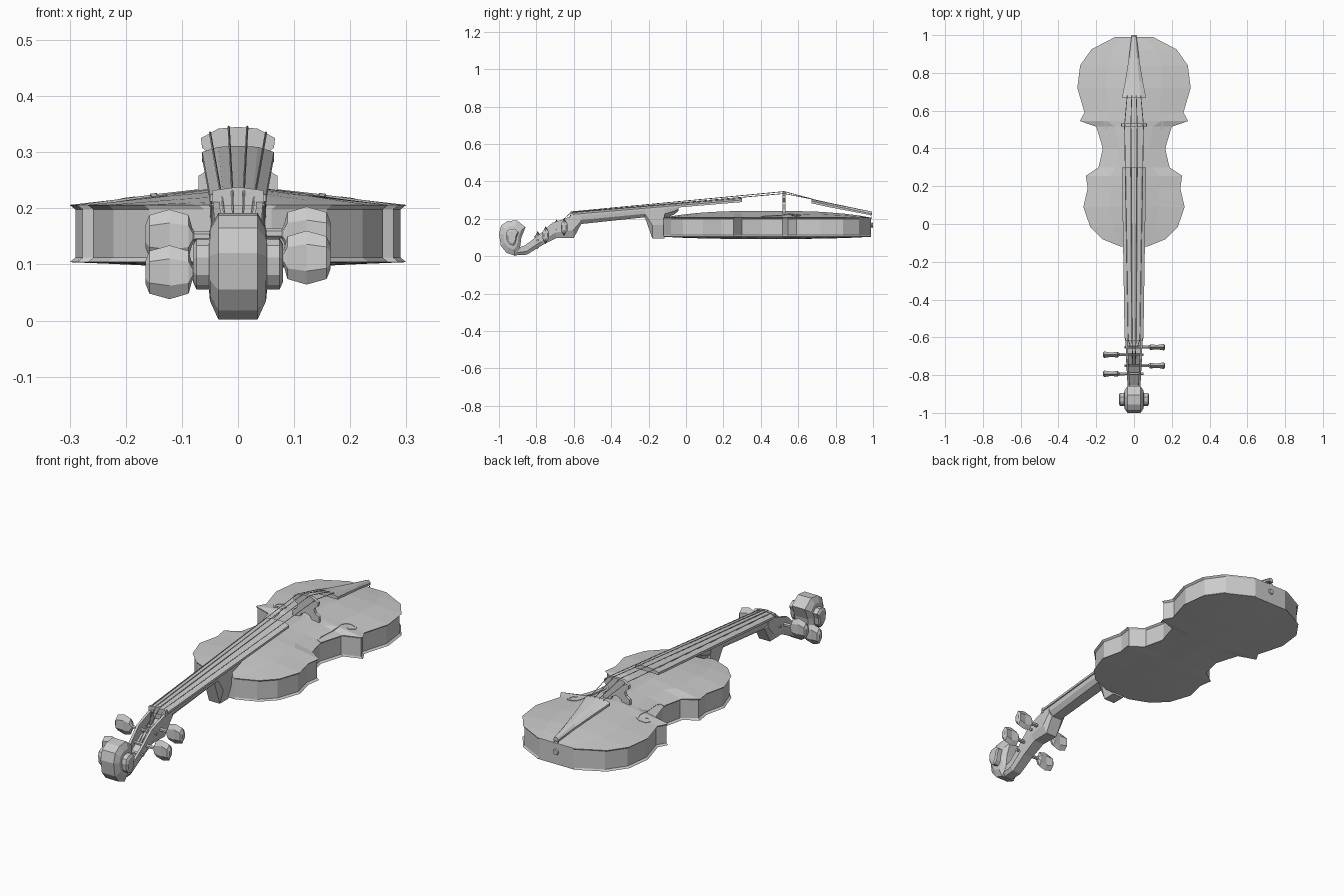
import bpy, bmesh, math
from mathutils import Vector

cube = bpy.data.objects.get("Cube")
if cube:
    bpy.data.objects.remove(cube, do_unlink=True)

grey = bpy.data.materials.new("plain_grey")
grey.use_nodes = True
GREY = (0.6, 0.6, 0.6, 1)
grey.diffuse_color = GREY
grey.node_tree.nodes["Principled BSDF"].inputs["Base Color"].default_value = GREY


def loft(name, rings):
    """Join equal-sized closed rings of points into a capped solid."""
    bm = bmesh.new()
    rows = [[bm.verts.new(p) for p in ring] for ring in rings]
    n = len(rows[0])
    for a, b in zip(rows, rows[1:]):
        for i in range(n):
            j = (i + 1) % n
            bm.faces.new((a[i], a[j], b[j], b[i]))
    bm.faces.new(rows[0])
    bm.faces.new(rows[-1])
    bmesh.ops.recalc_face_normals(bm, faces=bm.faces)
    mesh = bpy.data.meshes.new(name)
    bm.to_mesh(mesh)
    bm.free()
    mesh.materials.append(grey)
    obj = bpy.data.objects.new(name, mesh)
    bpy.context.collection.objects.link(obj)
    return obj


def mirrored(half):
    """Close a right-hand section (x, z), listed top to bottom, on the left."""
    return half + [(-x, z) for x, z in reversed(half) if x > 0]


def along_y(name, stations):
    """Loft half sections given as (y, half section)."""
    return loft(name, [[(x, y, z) for x, z in mirrored(h)] for y, h in stations])


def cord(name, path, r):
    return loft(name, [[(x + r, y, z), (x, y, z + r), (x - r, y, z), (x, y, z - r)]
                       for x, y, z in path])


# Body: cross-sections follow the waisted outline (y, half width)
outline = [(0.99, 0.10), (0.925, 0.225), (0.84, 0.285), (0.72, 0.30), (0.59, 0.262),
           (0.545, 0.287), (0.515, 0.20), (0.40, 0.165), (0.30, 0.188), (0.255, 0.255),
           (0.19, 0.245), (0.09, 0.268), (-0.015, 0.232), (-0.08, 0.168), (-0.12, 0.07)]
RIM = 0.206


def rise(y):
    return max(0, 1 - abs((y - 0.435) / 0.556) ** 3)


def half_width(y):
    for (y0, w0), (y1, w1) in zip(outline, outline[1:]):
        if y1 <= y <= y0:
            return w1 + (w0 - w1) * (y - y1) / (y0 - y1)
    return outline[-1][1]


def belly(x, y):
    t = abs(x) / half_width(y)
    k = 1 - 0.9 * t if t < 0.5 else 1.1 * (1 - t)
    return RIM + 0.036 * rise(y) * k


body = []
for y, w in outline:
    rib = w - 0.01
    yr = y - 0.008 * (y > 0.95) + 0.008 * (y < -0.1)
    half = [(0, belly(0, y)), (w / 2, belly(w / 2, y)), (w, RIM), (rib, 0.198),
            (rib, 0.112), (w, 0.104), (w / 2, 0.104 - 0.007 * rise(y)),
            (0, 0.104 - 0.012 * rise(y))]
    body.append((y, half))
along_y("body", body)

# Sound holes: thin ribbons lying on the belly
hole = [(0.168, 0.40), (0.145, 0.405), (0.137, 0.43), (0.145, 0.50), (0.152, 0.545),
        (0.148, 0.57), (0.158, 0.598), (0.18, 0.61), (0.208, 0.605), (0.215, 0.585),
        (0.20, 0.565), (0.185, 0.572)]
for side, label in ((1, "left"), (-1, "right")):
    rings = []
    for i, (x, y) in enumerate(hole):
        a, b = Vector(hole[max(i - 1, 0)]), Vector(hole[min(i + 1, len(hole) - 1)])
        d = (b - a).normalized() * 0.005
        ring = []
        for s, dz in ((1, 0.002), (-1, 0.002), (-1, -0.004), (1, -0.004)):
            px, py = x - d.y * s, y + d.x * s
            ring.append((px * side, py, belly(px, py) + dz))
        rings.append(ring)
    loft(label + "_sound_hole", rings)


# Fingerboard, nut and neck with heel
def board_under(y):
    return 0.212 + 0.085 * (y + 0.61)


def board(y, w):
    z = board_under(y)
    return (y, [(0, z + 0.022), (w * 0.55, z + 0.02), (w, z + 0.011), (w, z), (0, z)])


along_y("fingerboard", [board(-0.605, 0.05), board(0.30, 0.064)])
along_y("nut", [(y, [(0, 0.238), (0.045, 0.232), (0.047, 0.205), (0, 0.205)])
                for y in (-0.618, -0.603)])

neck = []
for y, low, w in ((-0.60, 0.172, 0.045), (-0.56, 0.172, 0.045), (-0.22, 0.208, 0.051),
                  (-0.18, 0.095, 0.052), (-0.115, 0.095, 0.053), (-0.114, 0.2, 0.053),
                  (-0.06, 0.225, 0.054), (-0.04, 0.243, 0.054)):
    top = board_under(y) + 0.004
    mid = low + (top - low) * 0.45
    neck.append((y, [(0, top), (w, top), (w * 0.92, mid), (w * 0.55, low), (0, low)]))
along_y("neck", neck)

# Pegbox: an open channel swept from the nut down to the scroll
pegbox = []
for yu, up, yl, low, w in ((-0.565, 0.214, -0.56, 0.172, 0.045), (-0.61, 0.214, -0.60, 0.098, 0.045),
                           (-0.715, 0.178, -0.69, 0.098, 0.042), (-0.785, 0.115, -0.77, 0.058, 0.038),
                           (-0.86, 0.058, -0.85, 0.008, 0.034), (-0.90, 0.045, -0.92, 0.004, 0.034)):
    def at(x, k):
        return (x, yl + (yu - yl) * k, low + (up - low) * k)
    right = [(w * 0.65, 0), (w, 0.35), (w, 1), (w - 0.012, 1), (w - 0.012, 0.4)]
    pegbox.append([at(x, k) for x, k in right] + [at(-x, k) for x, k in reversed(right)])
loft("pegbox", pegbox)

# Scroll: a rolled outline, chamfered towards the round side eyes
curl = [(-1, 0.12), (-0.99, 0.055), (-0.96, 0.018), (-0.915, 0.002), (-0.888, 0.04),
        (-0.88, 0.10), (-0.858, 0.155), (-0.905, 0.192), (-0.955, 0.187), (-0.988, 0.165)]
cy, cz = -0.928, 0.105
steps = [(0.08, 0.36), (0.074, 0.48), (0.052, 0.48), (0.05, 0.68), (0.035, 1)]
steps += [(-x, s) for x, s in reversed(steps)]
loft("scroll", [[(x, cy + (y - cy) * s, cz + (z - cz) * s) for y, z in curl]
                for x, s in steps])

# Pegs: thin shaft, collar and flattened thumb grip
peg = [(-0.05, 0.007, 0.007), (0.05, 0.009, 0.009), (0.078, 0.009, 0.009), (0.082, 0.014, 0.016),
       (0.088, 0.017, 0.038), (0.122, 0.013, 0.048), (0.158, 0.02, 0.038), (0.165, 0.012, 0.02)]
for i, (side, y, z) in enumerate(((1, -0.652, 0.155), (-1, -0.692, 0.150),
                                  (1, -0.75, 0.112), (-1, -0.793, 0.086))):
    loft(f"peg_{i + 1}", [[(side * x, y + ry * math.sin(a * math.pi / 3),
                            z + rz * math.cos(a * math.pi / 3)) for a in range(6)]
                          for x, ry, rz in peg])

# Bridge: pierced-looking silhouette with two feet
arch = [(0, 0.345), (0.035, 0.342), (0.066, 0.325), (0.064, 0.308), (0.043, 0.29),
        (0.05, 0.27), (0.07, 0.258), (0.07, 0.226), (0.035, 0.226), (0.025, 0.25), (0, 0.26)]
along_y("bridge", [(0.517, arch), (0.532, arch)])

# Tailpiece, its loop and the end button
tail = []
for y, w, z, t in ((0.67, 0.064, 0.307, 0.024), (0.76, 0.046, 0.287, 0.024),
                   (0.88, 0.027, 0.262, 0.022), (0.995, 0.013, 0.238, 0.02)):
    tail.append((y, [(0, z), (w * 0.6, z - 0.003), (w, z - 0.012), (w, z - t), (0, z - t)]))
along_y("tailpiece", tail)
for side, label in ((1, "left"), (-1, "right")):
    cord(label + "_tail_loop", [(side * 0.008, 0.985, 0.225), (side * 0.01, 0.994, 0.20),
                                (side * 0.008, 0.994, 0.165)], 0.003)
loft("end_button", [[(r * math.sin(a * math.pi / 4), y, 0.165 + r * math.cos(a * math.pi / 4))
                     for a in range(8)]
                    for y, r in ((0.97, 0.009), (0.99, 0.009), (0.993, 0.015), (1.0, 0.012))])

# Strings: from the pegs over nut and bridge to the tailpiece
for i in range(4):
    k = (i - 1.5) / 1.5
    drop = 0.012 * k * k
    end = (-0.652, 0.155) if i in (0, 3) else (-0.75, 0.112)
    cord(f"string_{i + 1}", [(k * 0.018, *end), (k * 0.032, -0.61, 0.238 - drop / 3),
                             (k * 0.05, 0.525, 0.347 - drop), (k * 0.036, 0.68, 0.304)], 0.002)
